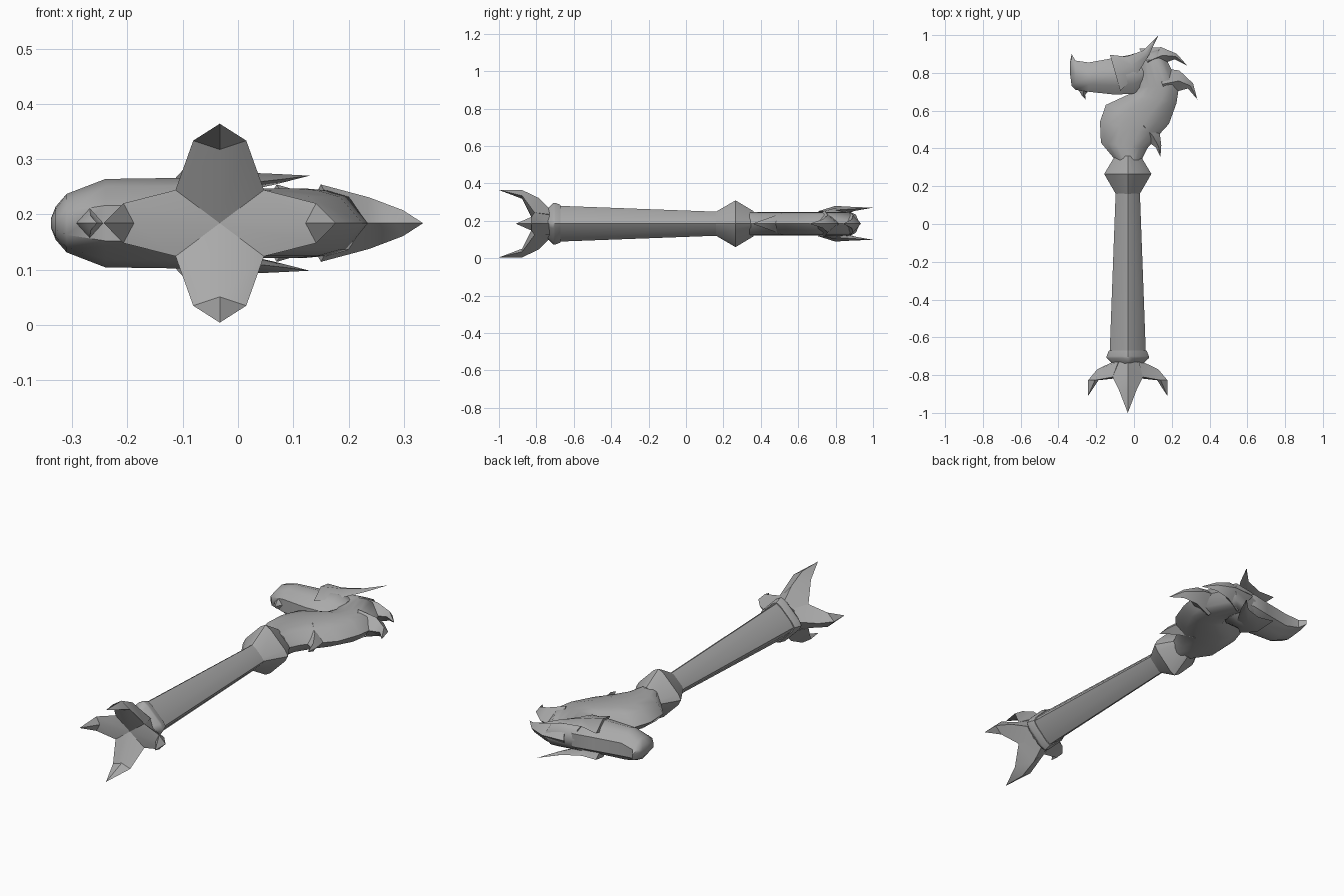
import bpy, bmesh, math
from mathutils import Vector

if "Cube" in bpy.data.objects:
    bpy.data.objects.remove(bpy.data.objects["Cube"])

AXIS_X, AXIS_Z = -.033, .184   # centre line of the staff

grey = bpy.data.materials.new("plain_grey")
grey.use_nodes = True
grey.diffuse_color = (.4, .4, .4, 1)
grey.node_tree.nodes["Principled BSDF"].inputs["Base Color"].default_value = grey.diffuse_color


def loft(name, rings, angle=45):
    """Skin a row of equal-length point rings and cap both ends."""
    bm = bmesh.new()
    rows = [[bm.verts.new(point) for point in ring] for ring in rings]
    count = len(rows[0])
    for near, far in zip(rows, rows[1:]):
        for i in range(count):
            j = (i + 1) % count
            bm.faces.new((near[i], near[j], far[j], far[i]))
    bm.faces.new(rows[0])
    bm.faces.new(rows[-1])
    bmesh.ops.remove_doubles(bm, verts=bm.verts, dist=.0005)
    bmesh.ops.recalc_face_normals(bm, faces=bm.faces)
    mesh = bpy.data.meshes.new(name)
    bm.to_mesh(mesh)
    bm.free()
    mesh.materials.append(grey)
    part = bpy.data.objects.new(name, mesh)
    bpy.context.collection.objects.link(part)
    bpy.ops.object.select_all(action='DESELECT')
    part.select_set(True)
    bpy.context.view_layer.objects.active = part
    bpy.ops.object.shade_smooth_by_angle(angle=math.radians(angle))


def carved(name, profile, sharpness):
    """Loft a diamond with softened corners along the staff; profile = (y, radius)."""
    soft = 1.1 - sharpness
    quarter = [(1, 0), (sharpness, soft), (soft, sharpness)]
    outline = []
    for _ in range(4):
        outline += quarter
        quarter = [(-v, u) for u, v in quarter]
    loft(name, [[(AXIS_X + radius * u, y, AXIS_Z + radius * v) for u, v in outline]
                for y, radius in profile])


def slab(name, stations, section):
    """Loft between two edge lines; station = (left, right, half depth, shift in z)."""
    outline = section + [(t, -z) for t, z in reversed(section)]
    rings = []
    for left, right, depth, shift in stations:
        left, right = Vector(left), Vector(right)
        rings.append([(*left.lerp(right, t), AXIS_Z + shift + z * depth) for t, z in outline])
    loft(name, rings)


def spine(name, root, bend, tip, width, depth, shift_root=0, shift_tip=0):
    """Curved blade that tapers along a quadratic curve from root to tip."""
    root, bend, tip = Vector(root), Vector(bend), Vector(tip)
    stations = []
    for step in range(4):
        t = step / 3
        start, end = root.lerp(bend, t), bend.lerp(tip, t)
        centre = start.lerp(end, t)
        along = (end - start).normalized()
        across = Vector((-along.y, along.x)) * width * (1 - t) ** 1.5
        shift = shift_root + (shift_tip - shift_root) * t
        stations.append((centre + across, centre - across, depth * (1 - t), shift))
    slab(name, stations, [(0, 0), (.5, 1), (1, 0)])


def claw(name, turn, reach, length, notch, width):
    """Hooked foot claw: each ring has an outer ridge, two side edges and an inner ridge."""
    c, s = round(math.cos(turn)), round(math.sin(turn))
    start = -.73

    def ring(outer, side, inner, half, outer_y, side_y):
        points = [(outer, outer_y, 0), (side, side_y, half),
                  (inner, side_y, 0), (side, side_y, -half)]
        return [(AXIS_X + r * c - w * s, y, AXIS_Z + r * s + w * c) for r, y, w in points]

    middle, end = start - length * .54, start - length
    loft(name, [
        ring(.08, .05, 0, .06, start, start),
        ring(reach * .77, notch, 0, width, start - length * .22, -.81),
        ring(reach, reach * .83, reach * .74, width * .6, middle, middle),
        ring(reach, reach, reach, 0, end, end)], 35)


# Staff
carved("shaft", [(-.69, .096), (.17, .064)], .8)
carved("collar", [(-.74, .08), (-.71, .112), (-.7, .112), (-.67, .1)], .88)
carved("knob", [(.16, .064), (.265, .125), (.36, .068)], .88)

# Foot claws
for i, side in enumerate(("left", "upper", "right", "lower")):
    shape = (.18, .27, .06, .08) if i % 2 else (.21, .18, .08, .06)
    claw(side + "_claw", i * math.pi / 2, *shape)

# Curved neck: inner edge and outer edge
neck_edges = [
    ((-.1, .34), (.04, .34)),
    ((-.175, .43), (.07, .4)),
    ((-.18, .54), (.13, .47)),
    ((-.15, .63), (.185, .53)),
    ((-.02, .69), (.225, .64)),
    ((0, .72), (.24, .74)),
    ((0, .8), (.14, .93)),
    ((-.04, .8), (-.01, .9))]
slab("neck", [(inner, outer, .063, 0) for inner, outer in neck_edges],
     [(i / 6, math.sin(math.pi * i / 6) ** .4) for i in range(7)])

# Head with muzzle: x, top, jaw, half depth
head_shape = [
    (.05, .87, .73, .06),
    (0, .9, .69, .083),
    (-.1, .88, .685, .082),
    (-.24, .855, .7, .08),
    (-.31, .865, .71, .053),
    (-.33, .9, .73, .03),
    (-.338, .86, .79, .01)]
slab("head", [((x, top), (x, jaw), depth, 0) for x, top, jaw, depth in head_shape],
     [(i / 4, .4 + .6 * math.sin(math.pi * i / 4)) for i in range(5)])

# Barb under the chin and spines down the neck
spine("chin_barb", (-.26, .73), (-.28, .69), (-.255, .66), .045, .04)
spine("low_spine", (.05, .52), (.14, .44), (.14, .355), .08, .06)
spine("middle_spine", (.15, .74), (.3, .8), (.335, .66), .1, .07)
spine("top_spine", (.07, .86), (.2, .94), (.28, .84), .08, .07)

# Pair of swept horns flaring out of the cheeks
for name, sign in (("upper_horn", 1), ("lower_horn", -1)):
    spine(name, (-.1, .8), (.04, .84), (.13, 1), .1, .03, sign * .066, sign * .086)
